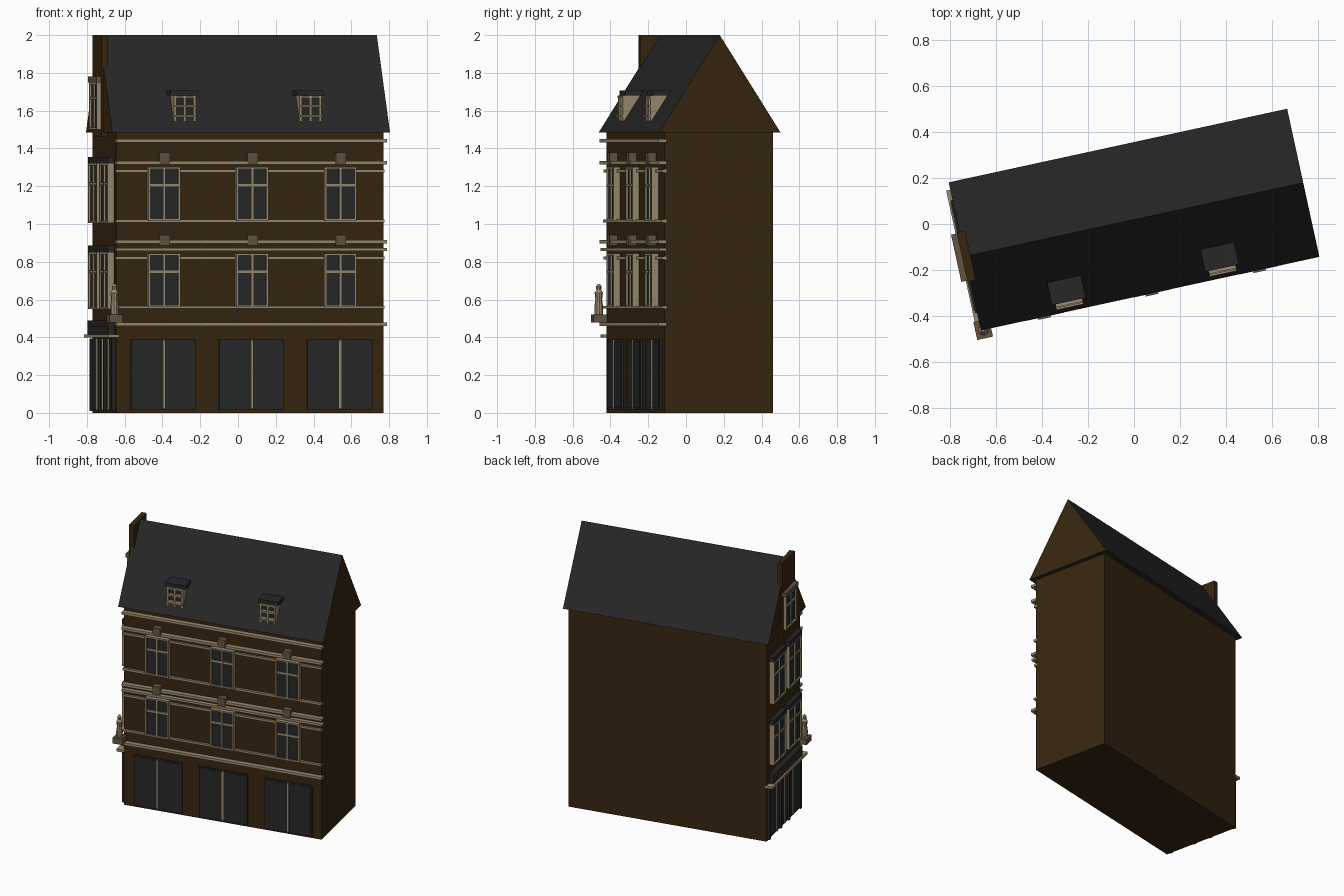
import bpy, bmesh, math
from mathutils import Matrix, Vector

if "Cube" in bpy.data.objects:
    bpy.data.objects.remove(bpy.data.objects["Cube"])

HL, HD = 0.724, 0.294            # half length and half depth of the walls
EAVE, RIDGE = 1.485, 2.0
PLACE = Matrix.Translation((0, 0.019, 0)) @ Matrix.Rotation(math.radians(12.27), 4, 'Z')


def colour(name, rgb):
    m = bpy.data.materials.new(name)
    m.diffuse_color = (*rgb, 1)
    m.use_nodes = True
    m.node_tree.nodes["Principled BSDF"].inputs["Base Color"].default_value = m.diffuse_color
    return m


BRICK = colour("dark_brick", (0.040, 0.019, 0.005))
SLATE = colour("slate", (0.020, 0.020, 0.020))
GLASS = colour("dark_glass", (0.020, 0.021, 0.022))
TRIM = colour("cream_trim", (0.33, 0.26, 0.16))
STONE = colour("brown_stone", (0.125, 0.088, 0.055))


def front(s, d, z):              # facade coordinates: along, outwards, up
    return Vector((s, -HD - d, z))


def left(s, d, z):
    return Vector((-HL - d, -s, z))


def plan(x, y, z):
    return Vector((x, y, z))


def finish(name, bm, mats):
    bmesh.ops.recalc_face_normals(bm, faces=bm.faces)
    me = bpy.data.meshes.new(name)
    bm.to_mesh(me)
    bm.free()
    for m in mats:
        me.materials.append(m)
    ob = bpy.data.objects.new(name, me)
    ob.matrix_world = PLACE
    bpy.context.collection.objects.link(ob)
    return ob


def boxes(name, side, items):
    """items: (material, s0, s1, d0, d1, z0, z1)"""
    bm, mats = bmesh.new(), []
    for m, s0, s1, d0, d1, z0, z1 in items:
        if m not in mats:
            mats.append(m)
        vs = bmesh.ops.create_cube(bm, size=1)['verts']
        for v in vs:
            v.co = side(s1 if v.co.x > 0 else s0, d1 if v.co.y > 0 else d0, z1 if v.co.z > 0 else z0)
        for f in {f for v in vs for f in v.link_faces}:
            f.material_index = mats.index(m)
    return finish(name, bm, mats)


def window(name, side, c, w, z0, z1, depth=0.03, transom=0.66, d0=-0.01):
    """Glazed box with a cream border, centre mullion and transom"""
    h, t, p = w / 2, 0.011, depth + 0.006
    zt = z0 + (z1 - z0) * transom
    boxes(name, side, [
        (GLASS, c - h + .004, c + h - .004, d0, depth - .004, z0 + .004, z1 - .004),
        (TRIM, c - h, c - h + t, d0, p, z0, z1), (TRIM, c + h - t, c + h, d0, p, z0, z1),
        (TRIM, c - h + t, c + h - t, d0, p, z0, z0 + t), (TRIM, c - h + t, c + h - t, d0, p, z1 - t, z1),
        (TRIM, c - .007, c + .007, 0, p - .001, z0 + t, z1 - t),
        (TRIM, c - h + t, c + h - t, 0, p - .003, zt - .007, zt + .007)])


# Walls
boxes("walls", plan, [(BRICK, -HL, HL, -HD, HD, 0, EAVE)])

# Roof prism with brick gable ends
bm = bmesh.new()
rl, rd = 0.752, 0.329
ends = [[bm.verts.new(p) for p in ((x, -rd, EAVE), (x, rd, EAVE), (x, 0, RIDGE))] for x in (-rl, rl)]
for e in ends:
    bm.faces.new(e).material_index = 1
for i in range(3):
    j = (i + 1) % 3
    bm.faces.new((ends[0][i], ends[0][j], ends[1][j], ends[1][i]))
finish("roof", bm, [SLATE, BRICK])

# Horizontal bands along the front: height, half thickness, projection
for i, (z, t, d) in enumerate([(1.44, .009, .035), (1.325, .009, .035), (1.28, .008, .015),
                               (1.015, .008, .018), (.907, .009, .035), (.865, .008, .03),
                               (.82, .008, .015), (.56, .007, .018), (.47, .009, .035)]):
    e = .012 if d > .02 else .002
    boxes(f"front_band_{i}", front, [(TRIM, -HL - .004, HL + e, -.01, d, z - t, z + t)])

# Front windows, keystones and ground floor openings
for i, c in enumerate((-0.47, 0.007, 0.485)):
    for z in (0.56, 1.017):
        window(f"front_window_{i}", front, c, 0.173, z, z + 0.285)
    for z in (0.885, 1.32):
        boxes(f"keystone_{i}", front, [(STONE, c - .028, c + .028, -.01, .043, z, z + .058)])
    boxes(f"shop_opening_{i}", front, [
        (SLATE, c - .176, c + .176, -.01, .012, .015, .39),
        (GLASS, c - .165, c + .165, -.01, .015, .025, .38),
        (TRIM, c - .006, c + .006, 0, .022, .02, .388)])

# Dormers
for i, c in enumerate((-0.352, 0.329)):
    boxes(f"dormer_cap_{i}", plan, [(SLATE, c - .075, c + .075, -.287, -.185, 1.68, 1.706)])
    # wedge shaped cheeks following the roof slope
    bm = bmesh.new()
    for s in (-1, 1):
        tri = [[bm.verts.new((c + s * k, y, z)) for y, z in ((-.282, 1.555), (-.282, 1.68), (-.2, 1.68))]
               for k in (.048, .06)]
        bm.faces.new(tri[0])
        bm.faces.new(tri[1])
        for a in range(3):
            b = (a + 1) % 3
            bm.faces.new((tri[0][a], tri[0][b], tri[1][b], tri[1][a]))
    finish(f"dormer_cheeks_{i}", bm, [TRIM])
    bars = [(SLATE, c - .05, c + .05, -.278, -.2, 1.56, 1.68)]
    bars += [(TRIM, c + x - .007, c + x + .007, -.297, -.275, 1.545, 1.68) for x in (-.053, 0, .053)]
    bars += [(TRIM, c - .06, c + .06, -y, -.275, z - .006, z + .006)
             for z, y in ((1.672, .30), (1.625, .305), (1.572, .312))]
    boxes(f"dormer_frame_{i}", plan, bars)

# Side facade: paired windows with dark hoods
for z, h in ((.55, .30), (1.005, .315)):
    for c in (-.135, .135):
        window("side_window", left, c, .215, z, z + h, .03)
        boxes("side_hood", left, [(SLATE, c - .113, c + .113, -.01, .035, z + h, z + h + .035)])

# Attic gable slab with its window
boxes("gable_slab", plan, [(BRICK, -.764, -.727, -.11, .11, 1.46, 2.0)])
window("attic_window", left, 0, .19, 1.50, 1.75, .056, d0=.03)
boxes("attic_hood", left, [(STONE, -.105, .105, .03, .066, 1.75, 1.78)])

# Side shop front, cornice and sign box
items = [(GLASS, -.28, .28, -.01, .008, .015, .395)]
items += [(TRIM, s - .006, s + .006, 0, .016, .015, .395) for s in (-.14, 0, .14)]
items += [(SLATE, s - .012, s + .012, 0, .02, .01, .395) for s in (-.27, -.07, .07, .27)]
boxes("side_shop_front", left, items)
boxes("side_cornice", left, [(TRIM, -.296, .315, -.01, .046, .398, .416)])
items = [(SLATE, -.25, .25, -.01, .036, .416, .488)]
items += [(STONE, -.24, .24, .03, .040, z, z + .006) for z in (.432, .455, .474)]
boxes("side_sign_box", left, items)

# Corner bracket and column figure
boxes("corner_bracket", plan, [(STONE, -.776, -.706, -.366, -.286, .478, .522)])
bm = bmesh.new()
profile = [(.022, .52), (.023, .56), (.018, .60), (.022, .635), (.013, .65), (.014, .67), (.006, .682)]
rings = [[bm.verts.new((-.741 + r * math.cos(a * math.pi / 5), -.331 + r * math.sin(a * math.pi / 5), z))
          for a in range(10)] for r, z in profile]
for lo, hi in zip(rings, rings[1:]):
    for a in range(10):
        bm.faces.new((lo[a], lo[(a + 1) % 10], hi[(a + 1) % 10], hi[a]))
bm.faces.new(rings[0])
bm.faces.new(rings[-1])
finish("corner_figure", bm, [TRIM])
